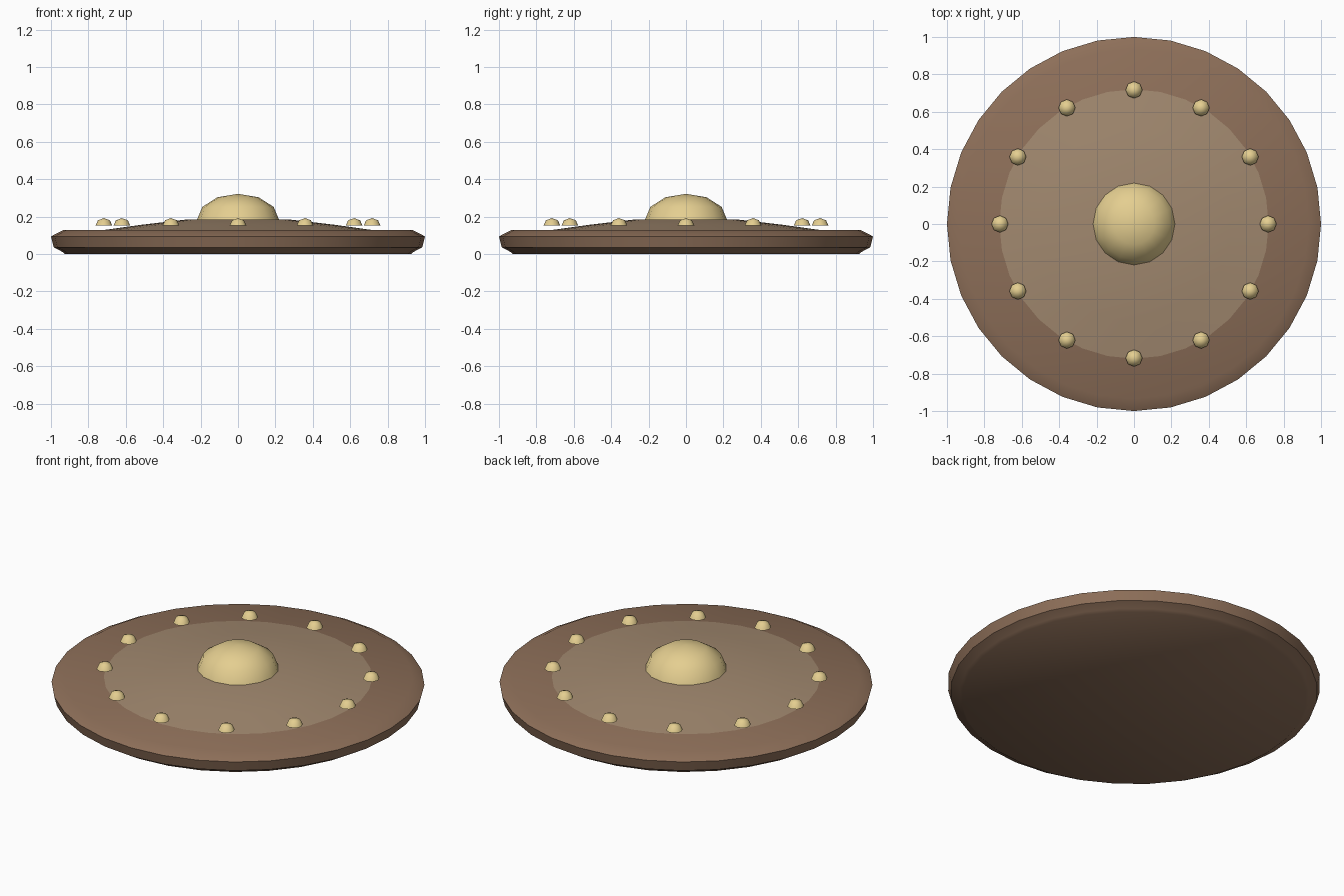
import bpy, bmesh
from math import sin, cos, pi, radians

if "Cube" in bpy.data.objects:
    bpy.data.objects.remove(bpy.data.objects["Cube"])


def material(name, rgb):
    m = bpy.data.materials.new(name)
    m.diffuse_color = (*rgb, 1)
    m.use_nodes = True
    m.node_tree.nodes["Principled BSDF"].inputs["Base Color"].default_value = m.diffuse_color
    return m


rim_wood = material("dark_wood", (0.27, 0.16, 0.10))
face_wood = material("pale_wood", (0.36, 0.25, 0.16))
brass = material("brass", (0.78, 0.62, 0.28))


def lathe(name, profile, sides, mat, loc=(0, 0, 0), angle=40):
    """Spin (radius, z) points about z; radius 0 makes a pole."""
    bm = bmesh.new()
    rings = []
    for r, z in profile:
        if r == 0:
            rings.append([bm.verts.new((0, 0, z))] * sides)
        else:
            rings.append([bm.verts.new((r * cos(2 * pi * i / sides), r * sin(2 * pi * i / sides), z))
                          for i in range(sides)])
    for a, b in zip(rings, rings[1:]):
        for i in range(sides):
            j = (i + 1) % sides
            bm.faces.new(list(dict.fromkeys((a[i], a[j], b[j], b[i]))))
    bmesh.ops.recalc_face_normals(bm, faces=bm.faces)
    me = bpy.data.meshes.new(name)
    bm.to_mesh(me)
    bm.free()
    me.materials.append(mat)
    ob = bpy.data.objects.new(name, me)
    ob.location = loc
    bpy.context.collection.objects.link(ob)
    bpy.ops.object.select_all(action='DESELECT')
    ob.select_set(True)
    bpy.context.view_layer.objects.active = ob
    bpy.ops.object.shade_smooth_by_angle(angle=radians(angle))
    return ob


def cap(r, h, steps):
    """Closed half-ellipse profile from base centre to top."""
    arc = [(r * cos(pi / 2 * k / steps), h * sin(pi / 2 * k / steps)) for k in range(steps)]
    return [(0, 0)] + arc + [(0, h)]


# Round board with a rolled rim
lathe("shield_board", [(0, 0), (0.925, 0), (0.94, 0.012), (0.985, 0.036), (1, 0.094),
                       (0.935, 0.128), (0, 0.128)], 32, rim_wood)

# Shallow raised face
lathe("raised_face", [(0, 0.126), (0.72, 0.128), (0.52, 0.156), (0.28, 0.184), (0, 0.187)],
      32, face_wood)

# Central boss
lathe("boss", cap(0.22, 0.14, 3), 16, brass, (0, 0, 0.182), 50)

# Ring of rivets
for n in range(12):
    t = 2 * pi * n / 12
    lathe(f"rivet_{n + 1}", cap(0.045, 0.04, 2), 8, brass, (0.717 * cos(t), 0.717 * sin(t), 0.152), 50)
